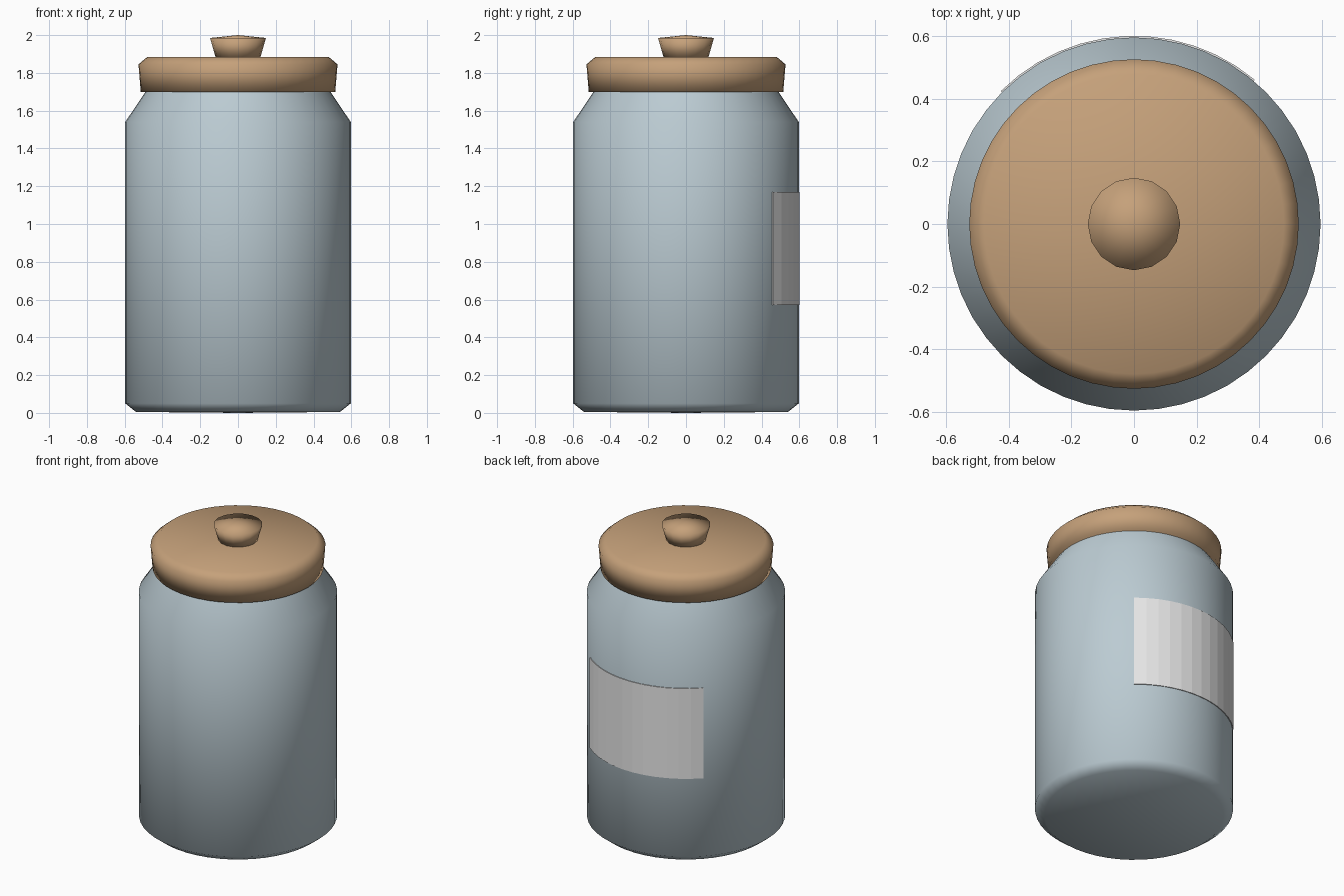
import bpy, bmesh, math

if "Cube" in bpy.data.objects:
    bpy.data.objects.remove(bpy.data.objects["Cube"])


def material(name, rgb):
    m = bpy.data.materials.new(name)
    m.diffuse_color = (*rgb, 1.0)
    m.use_nodes = True
    m.node_tree.nodes["Principled BSDF"].inputs["Base Color"].default_value = m.diffuse_color
    return m


GLASS = material("blue_grey_glaze", (0.50, 0.60, 0.65))
WOOD = material("light_wood", (0.56, 0.355, 0.195))
PAPER = material("label_white", (0.80, 0.80, 0.80))


def make_object(name, bm, mat):
    bmesh.ops.recalc_face_normals(bm, faces=bm.faces[:])
    mesh = bpy.data.meshes.new(name)
    bm.to_mesh(mesh)
    bm.free()
    mesh.materials.append(mat)
    obj = bpy.data.objects.new(name, mesh)
    bpy.context.collection.objects.link(obj)
    return obj


def lathe(name, profile, sides, mat):
    """Turn (radius, height) points around z; radius 0 makes a pole."""
    bm = bmesh.new()
    rings = []
    for r, z in profile:
        n = sides if r > 0 else 1
        rings.append([bm.verts.new((r * math.cos(math.tau * i / sides),
                                    r * math.sin(math.tau * i / sides), z))
                      for i in range(n)])
    for a, b in zip(rings, rings[1:]):
        for i in range(sides):
            j = (i + 1) % sides
            quad = [a[i % len(a)], a[j % len(a)], b[j % len(b)], b[i % len(b)]]
            bm.faces.new(list(dict.fromkeys(quad)))
    for f in bm.faces:
        f.smooth = True
    return make_object(name, bm, mat)


# Jar body with chamfered foot and sloped shoulder
lathe("jar_body", [(0, 0), (0.54, 0.005), (0.597, 0.05), (0.597, 1.54),
                   (0.49, 1.70), (0.485, 1.72), (0, 1.72)], 48, GLASS)

# Lid with slightly flared side and bevelled top edge
lathe("lid", [(0, 1.70), (0.515, 1.70), (0.527, 1.845),
              (0.48, 1.885), (0, 1.885)], 48, WOOD)

# Tapered knob with a low domed top
lathe("lid_knob", [(0, 1.88), (0.118, 1.88), (0.148, 1.985), (0, 2.0)], 16, WOOD)

# Thin curved label wrapped around the back
bm = bmesh.new()
steps, start, end = 12, 50, 135
columns = []
for i in range(steps + 1):
    a = math.radians(start + (end - start) * i / steps)
    columns.append([bm.verts.new((r * math.cos(a), r * math.sin(a), z))
                    for r, z in ((0.602, 0.57), (0.602, 1.17), (0.594, 1.17), (0.594, 0.57))])
for a, b in zip(columns, columns[1:]):
    for k in range(4):
        bm.faces.new((a[k], b[k], b[(k + 1) % 4], a[(k + 1) % 4]))
bm.faces.new(columns[0])
bm.faces.new(columns[-1])
make_object("label", bm, PAPER)
